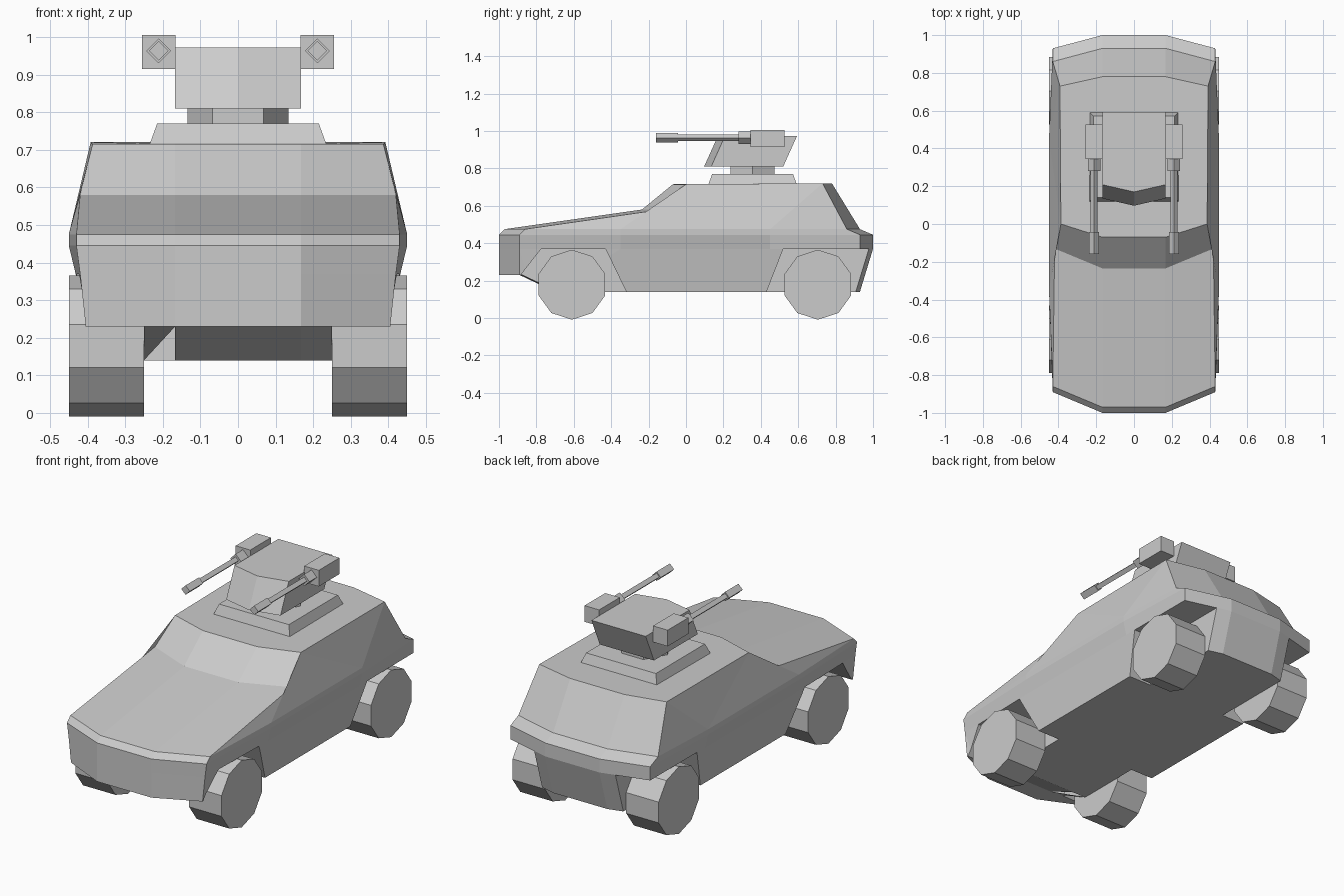
import bpy, bmesh
from math import radians, pi
from mathutils import Matrix

if "Cube" in bpy.data.objects:
    bpy.data.objects.remove(bpy.data.objects["Cube"])


def make(name, verts, faces):
    bm = bmesh.new()
    vs = [bm.verts.new(v) for v in verts]
    for f in faces:
        bm.faces.new([vs[i] for i in f])
    bmesh.ops.recalc_face_normals(bm, faces=bm.faces)
    me = bpy.data.meshes.new(name)
    bm.to_mesh(me)
    bm.free()
    ob = bpy.data.objects.new(name, me)
    bpy.context.collection.objects.link(ob)
    return ob


def loft(name, a, b):
    n = len(a)
    faces = [(i, (i + 1) % n, n + (i + 1) % n, n + i) for i in range(n)]
    return make(name, a + b, faces + [tuple(range(n)), tuple(range(n, 2 * n))])


def frustum(name, lo, hi, z0, z1):
    return loft(name, [(x, y, z0) for x, y in lo], [(x, y, z1) for x, y in hi])


def rect(w, y0, y1, x=0):
    return [(x - w, y0), (x + w, y0), (x + w, y1), (x - w, y1)]


def cylinder(name, sides, r, depth, loc, rot):
    bm = bmesh.new()
    bmesh.ops.create_cone(bm, cap_ends=True, segments=sides, radius1=r, radius2=r, depth=depth,
                          matrix=Matrix.Translation(loc) @ rot)
    me = bpy.data.meshes.new(name)
    bm.to_mesh(me)
    bm.free()
    ob = bpy.data.objects.new(name, me)
    bpy.context.collection.objects.link(ob)


# Hull: closed side-view loops at the flat centre panel and at the swept corner
centre = [(-1, .23), (-1, .37), (-1, .445), (-.97, .475), (-.235, .58), (-.07, .715), (.78, .72),
          (.93, .475), (1, .445), (1, .37), (.93, .14), (-.70, .14), (-.89, .23)]
corner = [(.405, -.89, .23), (.42, -.89, .37), (.43, -.89, .445), (.43, -.86, .475),
          (.42, -.13, .58), (.387, 0, .715), (.392, .73, .72), (.43, .86, .475),
          (.43, .93, .445), (.43, .93, .37), (.39, .87, .14), (.39, -.70, .14), (.40, -.85, .23)]
# Bowed belt points along the flank, fore and aft at three heights
belt = [(x, y, z) for x, z in ((.45, .475), (.45, .445), (.432, .37)) for y in (-.35, .45)]
n = len(centre)
right = [(.167, y, z) for y, z in centre] + corner + belt
verts = right + [(-x, y, z) for x, y, z in right]
s, b, m = n, 2 * n, len(right)
half = [(i, (i + 1) % n, s + (i + 1) % n, s + i) for i in range(n)]
half += [(s+3, s+4, b), (s+4, s+5, b), (s+5, b+1, b), (s+5, s+6, b+1), (s+6, s+7, b+1),
         (s+3, b, b+2, s+2), (b, b+1, b+3, b+2), (b+1, s+7, s+8, b+3),
         (s+2, b+2, b+4, s+1), (b+2, b+3, b+5, b+4), (b+3, s+8, s+9, b+5),
         (s, s+1, s+12), (s+1, b+4, s+11, s+12), (b+4, b+5, s+10, s+11), (b+5, s+9, s+10)]
faces = half + [tuple(i + m for i in f) for f in half]
faces += [(i, (i + 1) % n, m + (i + 1) % n, m + i) for i in range(n)]
hull = make("armoured_hull", verts, faces)

# Wheel wells cut out of the hull
wells = {"front": [(-.985, .10), (-.775, .369), (-.43, .369), (-.30, .10)],
         "rear": [(.415, .10), (.52, .369), (1.1, .369), (1.1, .10)]}
for side in (-1, 1):
    for end, prof in wells.items():
        cut = loft(end + "_well_cutter", [(side * .25, y, z) for y, z in prof],
                   [(side * .6, y, z) for y, z in prof])
        cut.hide_render = True
        cut.hide_set(True)
        mod = hull.modifiers.new("well", 'BOOLEAN')
        mod.operation, mod.solver, mod.object = 'DIFFERENCE', 'EXACT', cut

# Ten-sided wheels resting on a flat
axle = Matrix.Rotation(pi / 2, 4, 'Y')
for side in (-1, 1):
    for end, y in (("front", -.61), ("rear", .705)):
        cylinder(end + "_wheel", 10, .187, .20, (side * .35, y, .178),
                 axle @ Matrix.Rotation(radians(18 * 5), 4, 'Z'))

# Turret plinth, hexagonal ring and leaning wedge-fronted turret
frustum("turret_plinth", rect(.235, .12, .592), rect(.215, .14, .572), .715, .77)
cylinder("turret_ring", 6, .135, .06, (0, .355, .79), Matrix.Rotation(pi / 2, 4, 'Z'))


def wedge(dy):
    return [(-.167, .135 + dy), (0, .097 + dy), (.167, .135 + dy), (.167, .52 + dy), (-.167, .52 + dy)]


frustum("turret", wedge(0), wedge(.073), .81, .972)

# Twin guns: breech box and diamond-section barrel pieces
along = Matrix.Rotation(pi / 2, 4, 'X')
for side in (-1, 1):
    x = side * .211
    frustum("gun_breech", rect(.045, .345, .527, x), rect(.045, .345, .527, x), .915, 1.005)
    for name, r, y0, y1 in (("gun_collar", .033, .28, .35), ("gun_barrel", .018, -.05, .29),
                            ("gun_muzzle", .026, -.16, -.042)):
        cylinder(name, 4, r, y1 - y0, (x, (y0 + y1) / 2, .963), along)
